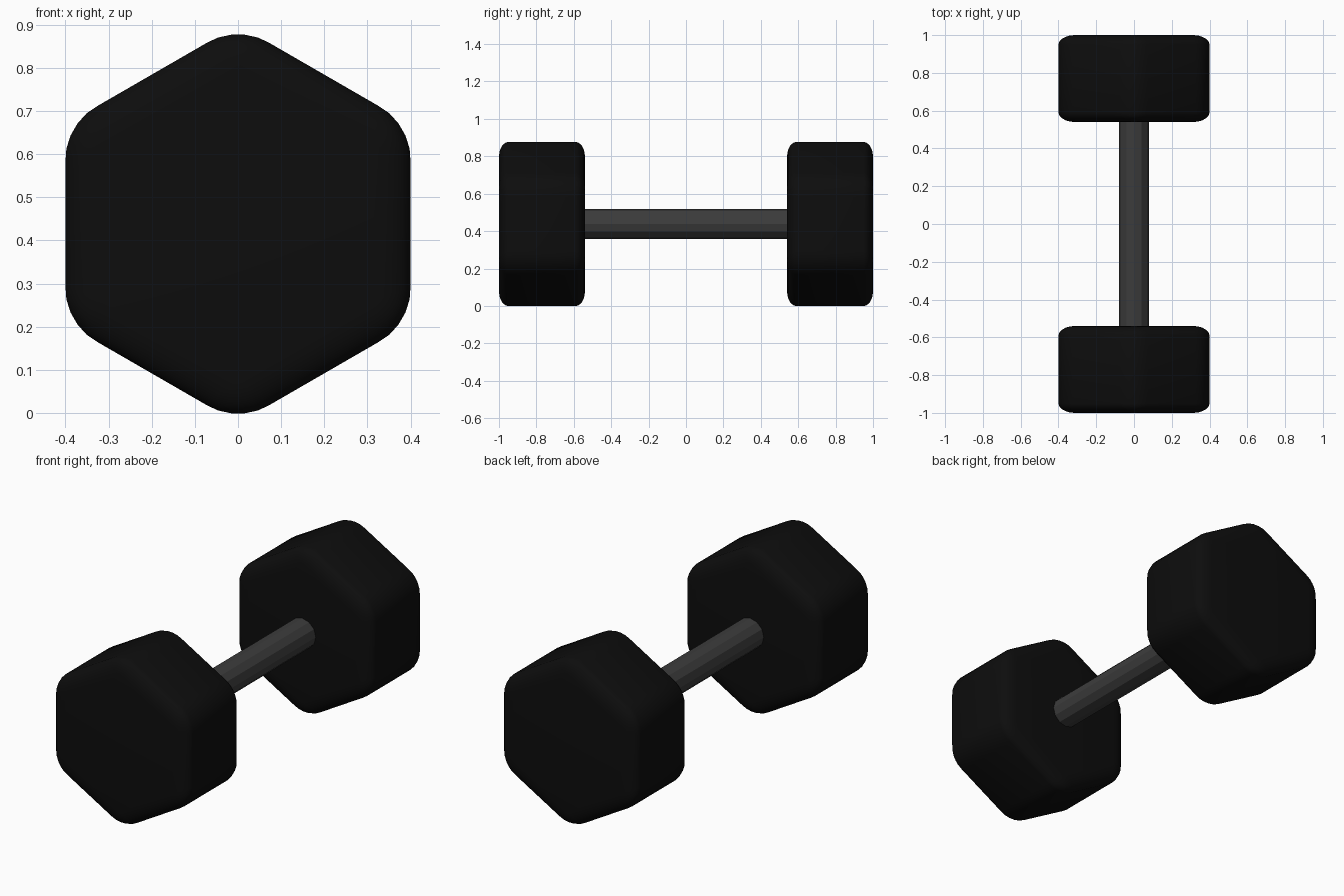
import bpy, math

if "Cube" in bpy.data.objects:
    bpy.data.objects.remove(bpy.data.objects["Cube"])

ZC = 0.438          # height of the bar axis


def material(name, v):
    m = bpy.data.materials.new(name)
    m.diffuse_color = (v, v, v, 1)
    m.use_nodes = True
    m.node_tree.nodes["Principled BSDF"].inputs["Base Color"].default_value = m.diffuse_color
    return m


def prism(name, sides, radius, depth, spin, y, mat):
    # regular prism lying along y
    bpy.ops.mesh.primitive_cylinder_add(vertices=sides, radius=radius, depth=depth,
                                        rotation=(math.pi / 2, 0, 0))
    o = bpy.context.object
    o.name = name
    o.data.materials.append(mat)
    bpy.ops.object.transform_apply(location=False, rotation=True, scale=False)
    o.rotation_euler.y = spin
    bpy.ops.object.transform_apply(location=False, rotation=True, scale=False)
    o.location = (0, y, ZC)
    return o


rubber = material("black_rubber", 0.004)
steel = material("dark_steel", 0.045)

# hexagonal heads: rounded, then squashed along the bar
for name, y in (("front_head", -0.77), ("back_head", 0.77)):
    head = prism(name, 6, 0.4 / math.cos(math.pi / 6), 0.8, 0, y, rubber)
    bev = head.modifiers.new("rounding", "BEVEL")
    bev.width = 0.085
    bev.segments = 5
    bev.limit_method = 'NONE'
    head.scale.y = 0.46 / 0.8
    bpy.ops.object.modifier_apply(modifier="rounding")
    bpy.ops.object.shade_smooth()

# faceted handle bar
prism("handle", 12, 0.08, 1.16, 0, 0, steel)
